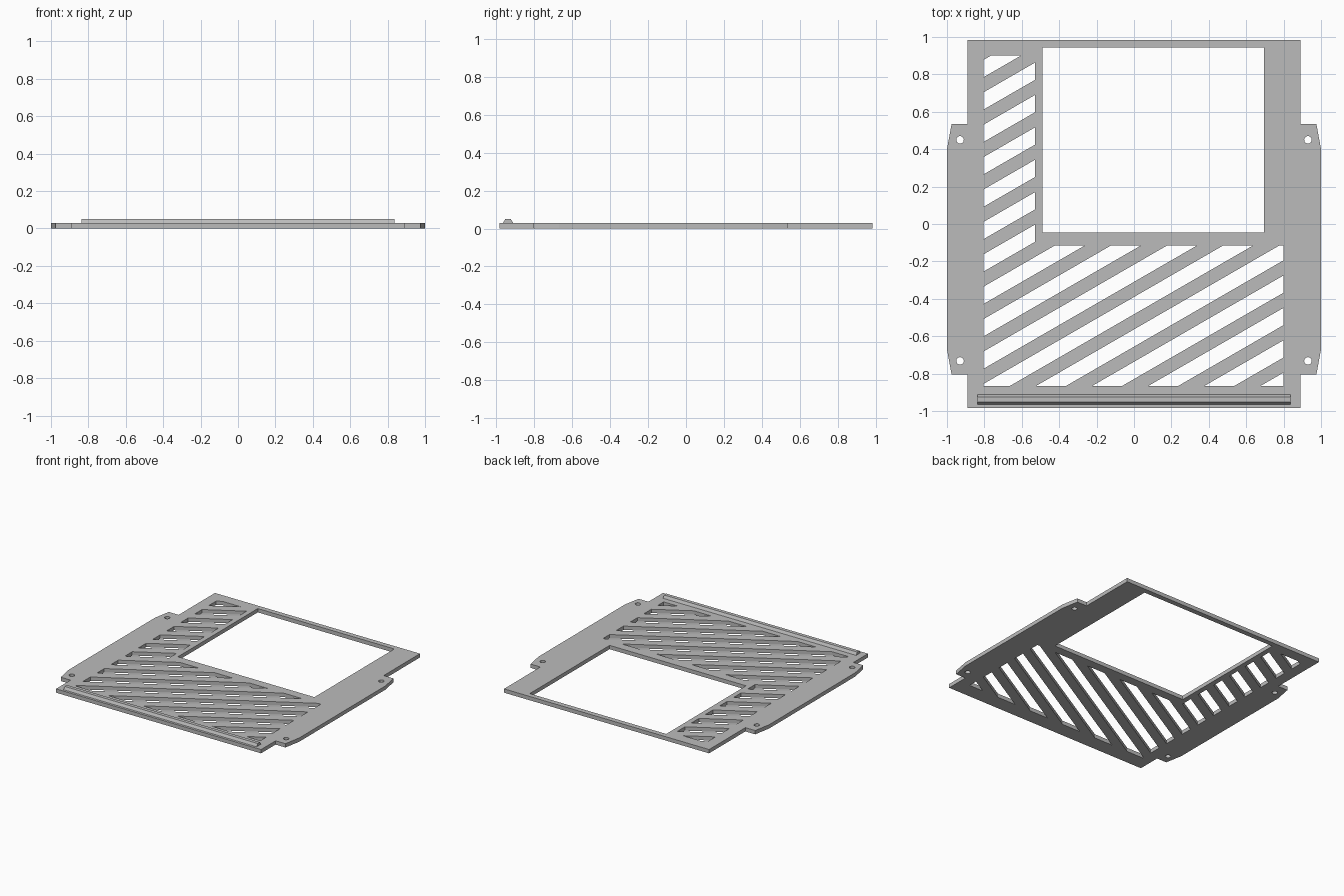
import bpy, bmesh, math

cube = bpy.data.objects.get("Cube")
if cube:
    bpy.data.objects.remove(cube, do_unlink=True)

THICK = 0.03
SLOPE = math.tan(math.radians(30))

grey = bpy.data.materials.new("plain grey")
grey.use_nodes = True
colour = (0.5, 0.5, 0.5, 1)
grey.diffuse_color = colour
grey.node_tree.nodes["Principled BSDF"].inputs["Base Color"].default_value = colour


def add_object(name, mesh):
    mesh.materials.clear()
    mesh.materials.append(grey)
    obj = bpy.data.objects.new(name, mesh)
    bpy.context.collection.objects.link(obj)
    return obj


def rectangle(x0, x1, y0, y1):
    return [(x0, y0), (x1, y0), (x1, y1), (x0, y1)]


def circle(cx, cy, r, n=24):
    return [(cx + r * math.cos(math.tau * i / n), cy + r * math.sin(math.tau * i / n))
            for i in range(n)]


def clip(points, axis, limit, sign):
    """Keep the part of a convex polygon on one side of an axis line."""
    kept = []
    for a, b in zip(points, points[1:] + points[:1]):
        da, db = sign * (a[axis] - limit), sign * (b[axis] - limit)
        if da >= 0:
            kept.append(a)
        if da * db < 0:
            t = da / (da - db)
            kept.append((a[0] + t * (b[0] - a[0]), a[1] + t * (b[1] - a[1])))
    return kept


def slot(top, x0, x1, y0, y1):
    """Slanted slot whose upper edge meets the left border at height top."""
    low, rise = top - 0.0924, (x1 - x0) * SLOPE
    shape = [(x0, low), (x1, low + rise), (x1, top + rise), (x0, top)]
    return clip(clip(shape, 1, y0, 1), 1, y1, -1)


# Outline with mounting ears, mirrored left to right
half = [(0.89, -0.985), (0.89, -0.805), (0.975, -0.805), (1.0, -0.67),
        (1.0, 0.40), (0.975, 0.535), (0.89, 0.535), (0.89, 0.985)]
loops = [half + [(-x, y) for x, y in reversed(half)]]

# Large window and screw holes
loops.append(rectangle(-0.49, 0.695, -0.045, 0.945))
loops += [circle(x, y, 0.02) for x in (-0.93, 0.93) for y in (-0.732, 0.45)]

# Slanted vents: narrow column beside the window, then the wide field below
for k in range(16):
    top = 0.877 - 0.1732 * k
    if k < 7:
        loops.append(slot(top, -0.805, -0.53, -0.865, 0.90))
    else:
        loops.append(slot(top, -0.805, 0.80, -0.865, -0.115))

# Filled flat curve gives the plate thickness and all openings
curve = bpy.data.curves.new("plate_profile", "CURVE")
curve.dimensions = "2D"
curve.fill_mode = "BOTH"
curve.extrude = THICK / 2
for loop in loops:
    spline = curve.splines.new("POLY")
    spline.points.add(len(loop) - 1)
    for point, (x, y) in zip(spline.points, loop):
        point.co = (x, y, 0, 1)
    spline.use_cyclic_u = True
helper = bpy.data.objects.new("plate_profile", curve)
bpy.context.collection.objects.link(helper)
bpy.context.view_layer.update()
graph = bpy.context.evaluated_depsgraph_get()
mesh = bpy.data.meshes.new_from_object(helper.evaluated_get(graph))
bpy.data.objects.remove(helper, do_unlink=True)

bm = bmesh.new()
bm.from_mesh(mesh)
bmesh.ops.remove_doubles(bm, verts=bm.verts, dist=0.0001)
bmesh.ops.translate(bm, verts=bm.verts, vec=(0, 0, THICK / 2))
bmesh.ops.recalc_face_normals(bm, faces=bm.faces)
for face in bm.faces:
    face.smooth = False
bm.to_mesh(mesh)
bm.free()
add_object("vented_plate", mesh)

# Raised rail along the front edge, a bevelled bar
profile = [(-0.966, THICK - 0.002), (-0.966, THICK), (-0.953, 0.051),
           (-0.925, 0.051), (-0.912, THICK), (-0.912, THICK - 0.002)]
bm = bmesh.new()
end = bm.faces.new([bm.verts.new((-0.838, y, z)) for y, z in profile])
ext = bmesh.ops.extrude_face_region(bm, geom=[end], use_keep_orig=True)
bmesh.ops.translate(bm, vec=(1.676, 0, 0),
                    verts=[v for v in ext["geom"] if isinstance(v, bmesh.types.BMVert)])
bmesh.ops.recalc_face_normals(bm, faces=bm.faces)
rail = bpy.data.meshes.new("front_rail")
bm.to_mesh(rail)
bm.free()
add_object("front_rail", rail)
